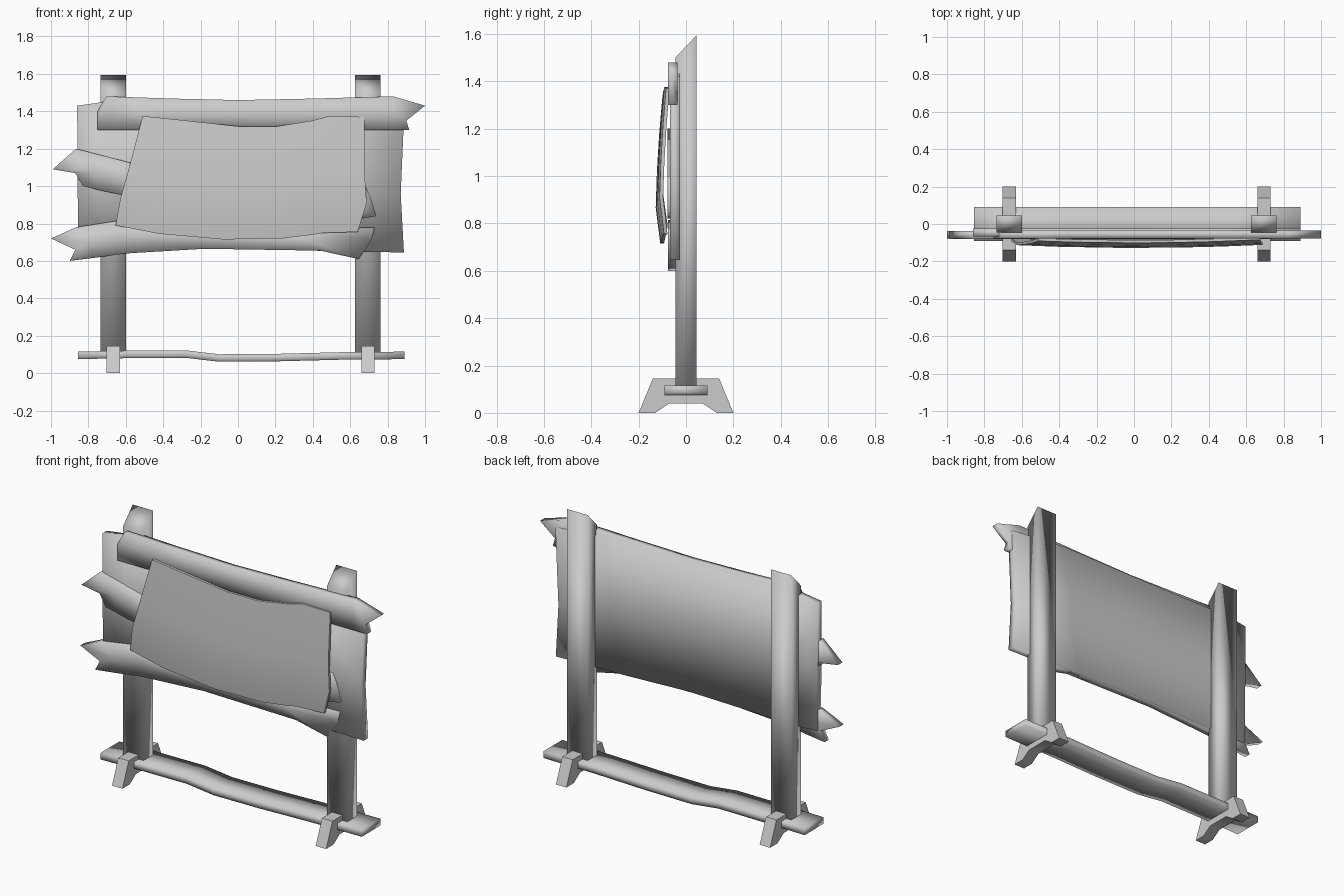
import bpy
import bmesh
import math
from mathutils import Vector

default_cube = bpy.data.objects.get("Cube")
if default_cube:
    bpy.data.objects.remove(default_cube, do_unlink=True)

# One weathered grey for the whole sign
grey = bpy.data.materials.new("weathered_grey")
grey.use_nodes = True
grey.diffuse_color = (0.6, 0.6, 0.6, 1)
shader = grey.node_tree.nodes["Principled BSDF"]
shader.inputs["Base Color"].default_value = (0.6, 0.6, 0.6, 1)
shader.inputs["Roughness"].default_value = 0.8


def finish(name, bm, sharp_angle=None):
    """Turn a bmesh into a smooth object, optionally keeping sharp edges."""
    bmesh.ops.recalc_face_normals(bm, faces=bm.faces)
    mesh = bpy.data.meshes.new(name)
    bm.to_mesh(mesh)
    bm.free()
    mesh.materials.append(grey)
    obj = bpy.data.objects.new(name, mesh)
    bpy.context.collection.objects.link(obj)
    bpy.ops.object.select_all(action='DESELECT')
    obj.select_set(True)
    bpy.context.view_layer.objects.active = obj
    if sharp_angle is None:
        bpy.ops.object.shade_smooth()
    else:
        bpy.ops.object.shade_smooth_by_angle(angle=math.radians(sharp_angle))
    return obj


def slab(name, columns, thickness, sharp_angle=None):
    """Solid slab from a grid of front points, thickened towards the back."""
    bm = bmesh.new()
    front = [[bm.verts.new(p) for p in col] for col in columns]
    back = [[bm.verts.new(Vector(p) + Vector((0, thickness, 0))) for p in col]
            for col in columns]
    nu, nv = len(front), len(front[0])
    for side in (front, back):
        for i in range(nu - 1):
            for j in range(nv - 1):
                bm.faces.new((side[i][j], side[i + 1][j],
                              side[i + 1][j + 1], side[i][j + 1]))
    rim = [(i, 0) for i in range(nu)]
    rim += [(nu - 1, j) for j in range(1, nv)]
    rim += [(i, nv - 1) for i in range(nu - 2, -1, -1)]
    rim += [(0, j) for j in range(nv - 2, 0, -1)]
    for (a, b), (c, d) in zip(rim, rim[1:] + rim[:1]):
        bm.faces.new((front[a][b], front[c][d], back[c][d], back[a][b]))
    return finish(name, bm, sharp_angle)


def plank(name, stations, y, thickness):
    """Plank from stations of top, optional middle, and bottom (x, z) points."""
    columns = []
    for s in stations:
        top, bottom = Vector(s[0]), Vector(s[-1])
        middle = Vector(s[1]) if len(s) > 2 else (top + bottom) / 2
        columns.append([(p.x, y, p.y) for p in (top, middle, bottom)])
    return slab(name, columns, thickness)


def extruded(name, profile, x, width, sharp_angle=None):
    """Side profile of (y, z) points extruded along x."""
    bm = bmesh.new()
    face = bm.faces.new([bm.verts.new((x - width / 2, y, z)) for y, z in profile])
    grown = bmesh.ops.extrude_face_region(bm, geom=[face])["geom"]
    moved = [v for v in grown if isinstance(v, bmesh.types.BMVert)]
    bmesh.ops.translate(bm, verts=moved, vec=(width, 0, 0))
    return finish(name, bm, sharp_angle)


# Posts with slanted tops, standing on splayed feet
half_foot = [(0.07, 0.04), (0.13, 0), (0.2, 0), (0.14, 0.145)]
foot_profile = half_foot + [(-y, z) for y, z in reversed(half_foot)]
post_profile = [(-0.045, 0.1), (0.045, 0.1), (0.045, 1.595), (-0.045, 1.5)]
for side, x in (("right", -0.667), ("left", 0.694)):
    extruded(side + "_post", post_profile, x, 0.137)
    extruded(side + "_foot", foot_profile, x, 0.07, 40)

# Crooked ground beam
beam = [(-0.855, 0.095), (-0.6, 0.1), (-0.28, 0.102), (-0.1, 0.081),
        (0.2, 0.083), (0.55, 0.092), (0.89, 0.095)]
plank("ground_beam", [((x, z + 0.02), (x, z - 0.02)) for x, z in beam], -0.09, 0.18)

# Broad back board
plank("back_board", [
    ((-0.86, 1.43), (-0.855, 0.66)),
    ((-0.72, 1.45), (-0.7, 0.655)),
    ((0, 1.45), (0, 0.67)),
    ((0.5, 1.455), (0.4, 0.655)),
    ((0.89, 1.42), (0.87, 0.96), (0.887, 0.645)),
], -0.067, 0.042)

# Splintered planks nailed across the front
plank("top_plank", [
    ((-0.705, 1.48), (-0.75, 1.4), (-0.75, 1.3)),
    ((-0.35, 1.468), (-0.35, 1.3)),
    ((0, 1.46), (0, 1.305)),
    ((0.4, 1.468), (0.4, 1.3)),
    ((0.83, 1.48), (0.82, 1.39), (0.82, 1.3)),
    ((1.0, 1.43), (0.9, 1.35), (0.915, 1.3)),
], -0.077, 0.042)
plank("middle_plank", [
    ((-0.99, 1.09), (-0.87, 1.07), (-0.83, 1.0)),
    ((-0.866, 1.2), (-0.78, 1.08), (-0.75, 0.98)),
    ((-0.555, 1.12), (-0.61, 0.95)),
    ((0, 1.05), (0, 0.87)),
    ((0.61, 1.0), (0.625, 0.82)),
    ((0.68, 1.0), (0.705, 0.95), (0.74, 0.84)),
], -0.079, 0.042)
plank("lower_plank", [
    ((-1.0, 0.72), (-0.87, 0.66), (-0.9, 0.6)),
    ((-0.866, 0.78), (-0.8, 0.7), (-0.78, 0.615)),
    ((-0.645, 0.815), (-0.6, 0.64)),
    ((-0.2, 0.79), (-0.18, 0.665)),
    ((0.275, 0.765), (0.44, 0.655)),
    ((0.73, 0.78), (0.715, 0.715), (0.645, 0.61)),
], -0.077, 0.04)

# Bowed notice sheet: edge points blended across the middle
top_edge = [(-0.51, 1.375), (-0.32, 1.355), (0, 1.32), (0.21, 1.32),
            (0.395, 1.35), (0.49, 1.375), (0.675, 1.37)]
low_edge = [(-0.655, 0.79), (-0.42, 0.745), (-0.08, 0.715), (0.235, 0.72),
            (0.4, 0.74), (0.455, 0.75), (0.64, 0.755)]
side_bulge = [0, 0.005, 0.01, 0.02, 0]
depth = [0, 0.013, 0.022, 0.027, 0.008]
sheet = []
for top, low in zip(top_edge, low_edge):
    column = []
    for j in range(5):
        p = Vector(top).lerp(Vector(low), j / 4)
        u = p.x / 0.66
        bow = 0.017 * max(0, 1 - u * u)
        inward = -abs(u) * side_bulge[j] * (2 if u > 0 else 0.5)
        x = p.x + math.copysign(inward, p.x)
        column.append((x, -0.084 - depth[j] - bow, p.y))
    sheet.append(column)
slab("notice_sheet", sheet, 0.015, 35)
